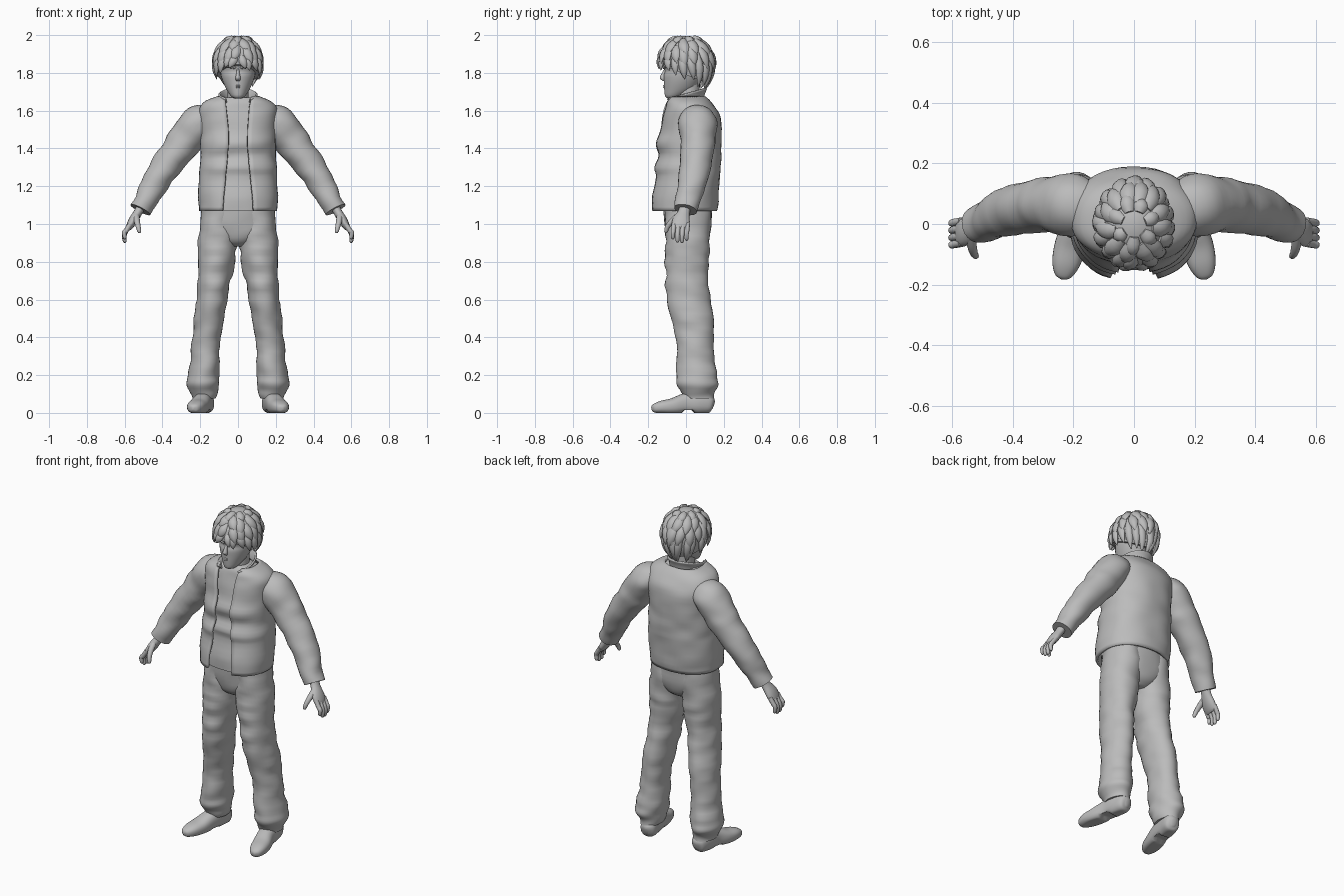
import bpy, bmesh, math, random
from mathutils import Vector, noise

random.seed(4)
GREY = bpy.data.materials.new("plain_grey")
GREY.diffuse_color = (0.5, 0.5, 0.5, 1)
X, Y, Z = Vector((1, 0, 0)), Vector((0, 1, 0)), Vector((0, 0, 1))


def smooth_rings(rings, steps):
    """Catmull-Rom interpolation of every ring value."""
    out = []
    for i in range(len(rings) - 1):
        p = [rings[max(0, min(len(rings) - 1, i + k))] for k in (-1, 0, 1, 2)]
        for s in range(steps):
            t = s / steps
            out.append([0.5 * (2 * b + (c - a) * t + (2 * a - 5 * b + 4 * c - d) * t * t
                               + (3 * b - a - 3 * c + d) * t ** 3) for a, b, c, d in zip(*p)])
    return out + [list(rings[-1])]


def loft_into(bm, rings, n=24, hint=None, p=2.0, steps=3, wrinkle=0.0, tilt=0.0, floor=None):
    """Skin rings (x, y, z, radius_a, radius_b[, front_gap]); without a hint the rings lie flat."""
    rs = smooth_rings(rings, steps)
    opened = len(rings[0]) > 5
    rows = []
    for i, r in enumerate(rs):
        c = Vector(r[:3])
        if hint is None:
            a, b = X, Y
        else:
            t = (Vector(rs[min(i + 1, len(rs) - 1)][:3]) - Vector(rs[max(i - 1, 0)][:3])).normalized()
            a = (hint - t * hint.dot(t)).normalized()
            b = t.cross(a)
        g = math.asin(min(1, (r[5] / r[3])) ** (p / 2)) if opened else 0
        row = []
        for j in range(n):
            f = j / (n - 1) if opened else j / n
            th = -math.pi / 2 + g + f * (2 * math.pi - 2 * g)
            ca, sa = math.cos(th), math.sin(th)
            off = (a * r[3] * math.copysign(abs(ca) ** (2 / p), ca)
                   + b * r[4] * math.copysign(abs(sa) ** (2 / p), sa))
            v = c + off
            if wrinkle:
                v += off.normalized() * wrinkle * noise.noise(Vector((v.x * 9, v.y * 9, v.z * 17)))
            v.z += tilt * v.y
            if floor:
                v.z = max(v.z, floor(v.y))
            row.append(bm.verts.new(v))
        rows.append(row)
    for lo, hi in zip(rows, rows[1:]):
        for j in range(n - 1 if opened else n):
            k = (j + 1) % n
            bm.faces.new((lo[j], lo[k], hi[k], hi[j]))
    if not opened:
        bm.faces.new(rows[0][::-1])
        bm.faces.new(rows[-1])


def finish(name, bm, mirror=False, thick=0.0, angle=50):
    bmesh.ops.recalc_face_normals(bm, faces=bm.faces[:])
    me = bpy.data.meshes.new(name)
    bm.to_mesh(me)
    bm.free()
    for f in me.polygons:
        f.use_smooth = True
    me.set_sharp_from_angle(angle=math.radians(angle))
    me.materials.append(GREY)
    ob = bpy.data.objects.new(name, me)
    bpy.context.collection.objects.link(ob)
    if thick:
        m = ob.modifiers.new("thickness", 'SOLIDIFY')
        m.thickness, m.offset = thick, 0
    if mirror:
        ob.modifiers.new("mirror", 'MIRROR').use_mirror_merge = False
    return ob


def loft(name, rings, mirror=False, thick=0.0, **kw):
    bm = bmesh.new()
    loft_into(bm, rings, **kw)
    return finish(name, bm, mirror, thick)


# Open jacket body and the shirt beneath it
jacket = [(0, -.012, 1.07, .200, .168, .08), (0, -.006, 1.15, .204, .172, .075),
          (0, .008, 1.25, .200, .164, .065), (0, .005, 1.30, .198, .170, .06),
          (0, .019, 1.36, .193, .159, .055), (0, .012, 1.42, .190, .168, .05),
          (0, .023, 1.48, .192, .158, .05), (0, .028, 1.56, .202, .148, .055),
          (0, .020, 1.61, .200, .130, .06), (0, .013, 1.645, .170, .112, .065),
          (0, .008, 1.67, .110, .090, .07)]
loft("jacket", jacket, thick=.014, n=48, p=2.3, wrinkle=.006)
loft("shirt", [(x, y, z, a - .018, b - .03) for x, y, z, a, b, g in jacket],
     n=40, p=2.3, wrinkle=.006)
loft("collar", [(0, 0, 1.64, .082, .09, .06), (0, -.004, 1.665, .086, .1, .063),
                (0, -.01, 1.69, .1, .118, .066)], thick=.01, n=32, tilt=.27)

# Sleeves with cuffs
loft("sleeve", [(.14, .05, 1.575, .08, .06), (.20, .06, 1.54, .105, .09),
                (.26, .065, 1.47, .098, .091), (.315, .06, 1.395, .088, .085),
                (.41, .045, 1.265, .08, .075), (.47, .015, 1.16, .07, .065),
                (.515, -.005, 1.075, .06, .056)],
     mirror=True, hint=Y, n=28, steps=5, wrinkle=.009)

# Hands: palm, four fingers and a thumb
bm = bmesh.new()
loft_into(bm, [(.515, -.005, 1.09, .03, .024), (.53, -.012, 1.06, .032, .023),
               (.555, -.025, 1.02, .046, .024), (.575, -.03, .985, .045, .018),
               (.582, -.03, .97, .036, .01)], hint=Y, n=16)
for i, drop in enumerate((.02, .002, 0, .012)):
    y = -.063 + i * .024
    loft_into(bm, [(.57, y, 1.0, .013, .013), (.592, y - .004, .965, .013, .013),
                   (.602, y - .006, .935 + drop, .012, .012),
                   (.599, y - .006, .908 + drop, .010, .010),
                   (.597, y - .006, .9 + drop, .004, .004)], hint=Y, n=10)
loft_into(bm, [(.54, -.04, 1.045, .016, .018), (.535, -.075, 1.015, .015, .016),
               (.528, -.098, .985, .013, .013), (.522, -.106, .96, .010, .010),
               (.52, -.108, .953, .004, .004)], hint=Y, n=10)
finish("hand", bm, mirror=True)

# Trousers: hips and legs
loft("hips", [(0, .01, .88, .05, .06), (0, .01, .91, .11, .10), (0, .012, .97, .185, .122),
              (0, .01, 1.05, .188, .128), (0, .008, 1.1, .18, .13)], n=36, p=2.2, wrinkle=.004)
loft("trouser_leg", [(.09, .01, 1.1, .1, .12), (.1, .012, 1.0, .103, .122), (.108, .007, .88, .105, .118),
                     (.115, .005, .8, .098, .115), (.125, .005, .7, .088, .112),
                     (.137, .013, .6, .082, .115), (.15, .035, .5, .082, .11),
                     (.163, .045, .4, .075, .1), (.172, .05, .3, .077, .1),
                     (.182, .058, .2, .084, .108), (.182, .06, .15, .082, .11),
                     (.183, .062, .11, .07, .092), (.183, .068, .075, .062, .08)],
     mirror=True, n=32, steps=4, wrinkle=.012)

# Shoes with a raised arch in front of the heel
loft("shoe", [(.165, .146, .04, .012, .02), (.168, .128, .045, .042, .046), (.18, .07, .055, .049, .06),
              (.19, 0, .05, .048, .055), (.21, -.07, .035, .052, .043), (.225, -.13, .03, .046, .034),
              (.235, -.17, .024, .028, .022), (.238, -.182, .022, .006, .008)],
     mirror=True, hint=X, n=28, steps=5, p=2.4, floor=lambda y: .014 if -.02 < y < .04 else 0)

# Neck, head and face
loft("neck", [(0, .02, 1.56, .065, .065), (0, .012, 1.64, .056, .06), (0, .012, 1.76, .055, .062)], n=24)
loft("head", [(0, -.075, 1.665, .016, .02), (0, -.065, 1.675, .036, .045), (0, -.035, 1.71, .06, .08),
              (0, -.02, 1.75, .079, .097), (0, -.01, 1.785, .09, .108), (0, -.004, 1.81, .094, .108),
              (0, 0, 1.84, .099, .12), (0, 0, 1.9, .1, .12), (0, 0, 1.95, .07, .09)], n=32)
bm = bmesh.new()
loft_into(bm, [(0, -.106, 1.825, .006, .006), (0, -.118, 1.795, .009, .012),
               (0, -.123, 1.772, .014, .016), (0, -.114, 1.757, .01, .008)], n=12)
finish("nose", bm)
bm = bmesh.new()
for z, w in ((1.732, .022), (1.724, .018)):
    loft_into(bm, [(-w, -.102, z, .002, .002), (0, -.115, z, .006, .005), (w, -.102, z, .002, .002)],
              hint=Y, n=8)
finish("lips", bm)
loft("brow", [(.012, -.115, 1.825, .008, .006), (.045, -.107, 1.832, .008, .007),
              (.075, -.08, 1.828, .005, .004)], mirror=True, hint=Y, n=8)


# Hair: a cap trimmed along a slanted hairline, covered in pointed locks
def hair_radius(z):
    if z > 1.86:
        return math.sqrt(max(0.003, 1 - ((z - 1.86) / .135) ** 2))
    return 1 - ((1.86 - z) / .25) ** 2


def hair_point(az, z, k):
    r = hair_radius(z) * k
    return Vector((.12 * r * math.sin(az), -.14 * r * math.cos(az), z))


bm = bmesh.new()
zs = [1.7 + .02 * i for i in range(13)] + [1.955, 1.97, 1.98, 1.988, 1.993, 1.995]
loft_into(bm, [(0, 0, z, .12 * hair_radius(z), .14 * hair_radius(z)) for z in zs],
          n=36, steps=1, wrinkle=.006)
bmesh.ops.bisect_plane(bm, geom=bm.verts[:] + bm.edges[:] + bm.faces[:], plane_co=(0, 0, 1.79),
                       plane_no=(0, .4, 1), clear_inner=True)
bmesh.ops.holes_fill(bm, edges=[e for e in bm.edges if e.is_boundary])
finish("hair_cap", bm)


def lock(bm, az, z0, z1, k, sweep, w):
    pts = []
    for t, wide in ((0, .6), (.35, 1), (.7, .75), (1, .06)):
        q = hair_point(az + sweep * t, z0 + (z1 - z0) * t, .95 + (k - .95) * t)
        pts.append((*q, w * wide, .016 * wide))
    loft_into(bm, pts, hint=Vector((math.cos(az), math.sin(az), 0)), n=8)


bm = bmesh.new()
for count, root, tip, drop, k, w in ((20, 1.89, 1.765, .06, 1.1, .022), (17, 1.94, 1.83, .02, 1.09, .026),
                                     (12, 1.975, 1.9, .01, 1.06, .028), (7, 1.988, 1.955, 0, 1.03, .024)):
    for i in range(count):
        az = (i + .5) / count * 2 * math.pi - math.pi
        side = 1 if az > 0 else -1
        lock(bm, az + random.uniform(-.06, .06), root,
             tip + drop * math.cos(az) + random.uniform(-.015, .015),
             k + random.uniform(-.03, .03), side * random.uniform(.05, .3), w)
finish("hair_locks", bm)
